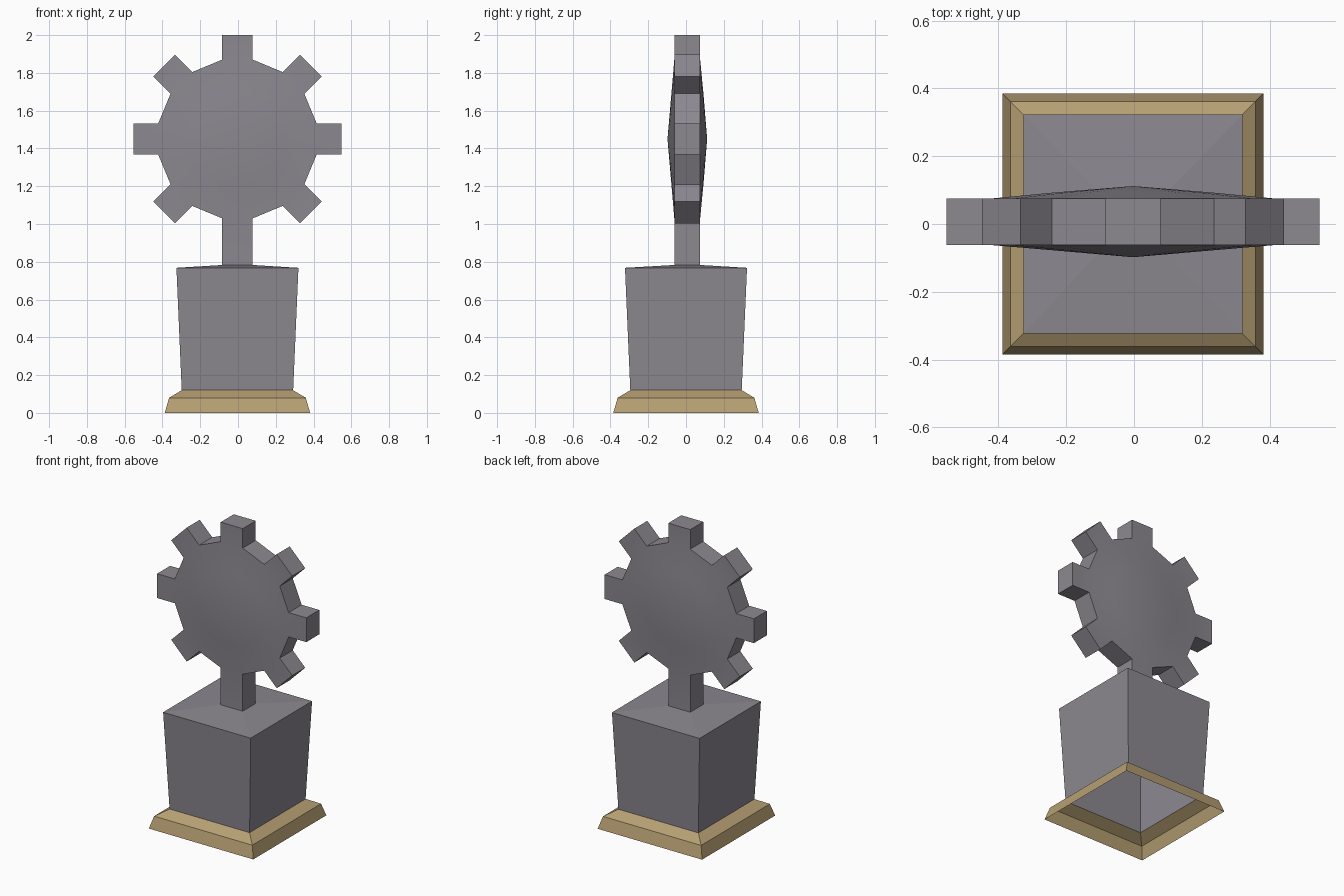
import bpy, bmesh, math
from mathutils import Vector

if "Cube" in bpy.data.objects:
    bpy.data.objects.remove(bpy.data.objects["Cube"])


def material(name, rgb):
    m = bpy.data.materials.new(name)
    m.diffuse_color = (*rgb, 1.0)
    m.use_nodes = True
    m.node_tree.nodes["Principled BSDF"].inputs["Base Color"].default_value = m.diffuse_color
    return m


GREY = material("warm grey metal", (0.262, 0.246, 0.279))
TAN = material("tan brass", (0.468, 0.347, 0.171))


def finish(bm, name, mat):
    me = bpy.data.meshes.new(name)
    bm.to_mesh(me)
    bm.free()
    ob = bpy.data.objects.new(name, me)
    bpy.context.collection.objects.link(ob)
    me.materials.append(mat)
    return ob


def rect_loft(name, rings, mat):
    """Open shell through rectangles given as (x0, x1, y0, y1, z)."""
    bm = bmesh.new()
    loops = [[bm.verts.new(c) for c in ((x0, y0, z), (x1, y0, z), (x1, y1, z), (x0, y1, z))]
             for x0, x1, y0, y1, z in rings]
    for a, b in zip(loops, loops[1:]):
        for j in range(4):
            k = (j + 1) % 4
            bm.faces.new((a[j], a[k], b[k], b[j]))
    return finish(bm, name, mat)


def square(h, z, cx=-0.003):
    return (cx - h, cx + h, -h, h, z)


# Gear dimensions
CX, CZ = -0.003, 1.45
HALF, ROOT, TIP, STEM = 0.081, 0.42, 0.55, 0.67
FRONT, BACK = -0.062, 0.075

# Stepped, hollow plinth trim
rect_loft("plinth_trim", [square(0.385, 0), square(0.362, 0.08), square(0.295, 0.12)], TAN)

# Flared pedestal with a slightly raised top meeting the stem
rect_loft("pedestal", [square(0.295, 0.12), square(0.323, 0.768),
                       (CX - HALF, CX + HALF, FRONT, BACK, 0.783)], GREY)

# Gear with domed faces; the lowest tooth runs down as the stem
bm = bmesh.new()
outlines = []
for rim_y, ring_y, apex_y in ((FRONT, -0.077, -0.098), (BACK, 0.092, 0.112)):
    def add(x, z, y):
        return bm.verts.new((CX + x, y, CZ + z))

    apex = add(0, 0, apex_y)
    rim, ring, outline = [], [], []
    for k in range(8):
        a = k * math.pi / 4
        d = Vector((math.cos(a), math.sin(a)))
        p = Vector((-d.y, d.x))
        reach = STEM if k == 6 else TIP
        corners = [d * ROOT - p * HALF, d * reach - p * HALF,
                   d * reach + p * HALF, d * ROOT + p * HALF]
        tooth = [add(c.x, c.y, rim_y) for c in corners]
        bm.faces.new(tooth)
        outline += tooth
        for c, v in ((corners[0], tooth[0]), (corners[3], tooth[3])):
            rim.append(v)
            ring.append(add(c.x * 0.58, c.y * 0.58, ring_y))
    for i in range(16):
        j = (i + 1) % 16
        bm.faces.new((rim[i], rim[j], ring[j], ring[i]))
        bm.faces.new((ring[i], ring[j], apex))
    outlines.append(outline)
# Edge walls around the teeth, left open where the stem meets the pedestal
f, b = outlines
for i in range(32):
    if i != 6 * 4 + 1:
        j = (i + 1) % 32
        bm.faces.new((f[i], f[j], b[j], b[i]))
bmesh.ops.recalc_face_normals(bm, faces=bm.faces)
gear = finish(bm, "gear_and_stem", GREY)

bpy.ops.object.select_all(action='DESELECT')
gear.select_set(True)
bpy.context.view_layer.objects.active = gear
bpy.ops.object.shade_smooth_by_angle(angle=math.radians(30))
